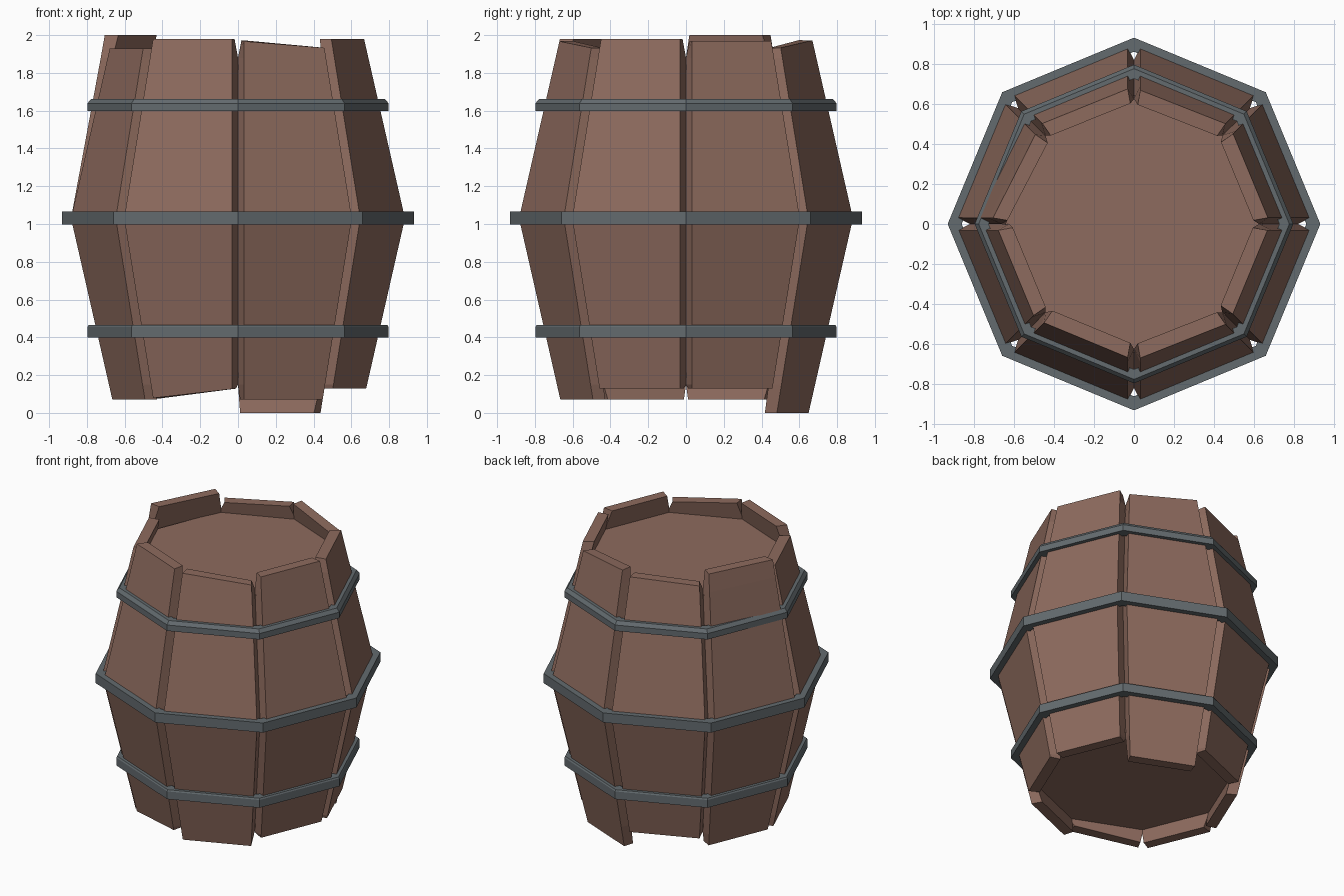
import bpy, bmesh, math
from mathutils import Vector

if "Cube" in bpy.data.objects:
    bpy.data.objects.remove(bpy.data.objects["Cube"])

def material(name, rgb):
    m = bpy.data.materials.new(name)
    m.diffuse_color = (*rgb, 1)
    m.use_nodes = True
    m.node_tree.nodes["Principled BSDF"].inputs["Base Color"].default_value = m.diffuse_color
    return m

WOOD = material("brown_wood", (0.27, 0.147, 0.112))
IRON = material("grey_iron", (0.125, 0.146, 0.157))
MID = 1.03                        # widest height
NOTCH_TOP, NOTCH_LOW = 1.88, 0.15  # seams open beyond these heights
LID, BASE = 1.845, 0.185           # recessed end discs

def radius(z):
    """Corner radius of the eight-sided barrel at height z."""
    return 0.897 - 0.228 * abs(z - MID)

def corner(k, r, z):
    a = math.radians(45 * k)
    return Vector((r * math.cos(a), r * math.sin(a), z))

def finish(name, bm, mat):
    bmesh.ops.recalc_face_normals(bm, faces=bm.faces)
    me = bpy.data.meshes.new(name)
    bm.to_mesh(me)
    bm.free()
    me.materials.append(mat)
    ob = bpy.data.objects.new(name, me)
    bpy.context.collection.objects.link(ob)

def loft(name, loops, mat, closed=False):
    """Skin a stack of vertex loops; cap the ends or join last to first."""
    bm = bmesh.new()
    rings = [[bm.verts.new(p) for p in loop] for loop in loops]
    pairs = list(zip(rings, rings[1:]))
    if closed:
        pairs.append((rings[-1], rings[0]))
    for a, b in pairs:
        n = len(a)
        for i in range(n):
            j = (i + 1) % n
            bm.faces.new((a[i], a[j], b[j], b[i]))
    if not closed:
        bm.faces.new(rings[0])
        bm.faces.new(rings[-1])
    finish(name, bm, mat)

def octagon(r, z):
    return [corner(k, r, z) for k in range(8)]

def stave_section(k, z0, z1, flare=0.0, inner_gap=0.0):
    """Plank cross-section whose sides form V grooves with its neighbours."""
    out = []
    for inset, gap in ((0.0, 0.034), (0.078, inner_gap)):
        a = corner(k, radius(z0) - inset, z0)
        b = corner(k + 1, radius(z1) - inset + flare, z1)
        d = (b - a).normalized() * gap
        out.append((a + d, b - d))
    (oa, ob), (ia, ib) = out
    return [oa, ob, ib, ia]

# Uneven staves: bottom heights and top heights at both edges, outward flare
STAVES = [
    (0.13, 0.13, 1.97, 1.97, 0),
    (0.00, 0.00, 1.93, 1.975, 0),
    (0.13, 0.13, 1.945, 1.925, 0),
    (0.07, 0.07, 2.00, 2.00, 0.045),
    (0.07, 0.07, 1.93, 1.93, 0),
    (0.075, 0.13, 1.98, 1.98, 0),
    (0.07, 0.07, 1.97, 1.93, 0),
    (0.13, 0.13, 1.98, 1.98, 0),
]
for k, (b0, b1, t0, t1, flare) in enumerate(STAVES):
    loft(f"stave_{k + 1}", [stave_section(k, b0, b1, 0, 0.012),
                            stave_section(k, NOTCH_LOW, NOTCH_LOW),
                            stave_section(k, MID, MID),
                            stave_section(k, NOTCH_TOP, NOTCH_TOP, flare * 0.85),
                            stave_section(k, t0, t1, flare, 0.02)], WOOD)

# Recessed lid and base discs, tucked into the staves
for name, z in (("lid", LID), ("base", BASE)):
    inward = -0.03 if z > MID else 0.03
    r = radius(z) - 0.068
    loft(name, [octagon(r, z), octagon(r, z + inward)], WOOD)

# Iron hoops: corner radius, bottom, top, upper edge bevel
for name, r, z0, z1, bevel in (("lower_hoop", 0.797, 0.40, 0.465, 0.006),
                               ("middle_hoop", 0.932, 0.997, 1.065, 0.0),
                               ("upper_hoop", 0.797, 1.597, 1.663, 0.02)):
    inner = r - 0.07
    loft(name, [octagon(inner, z0), octagon(r, z0), octagon(r, z1 - bevel - 0.004),
                octagon(r - bevel, z1), octagon(inner, z1)], IRON, closed=True)
